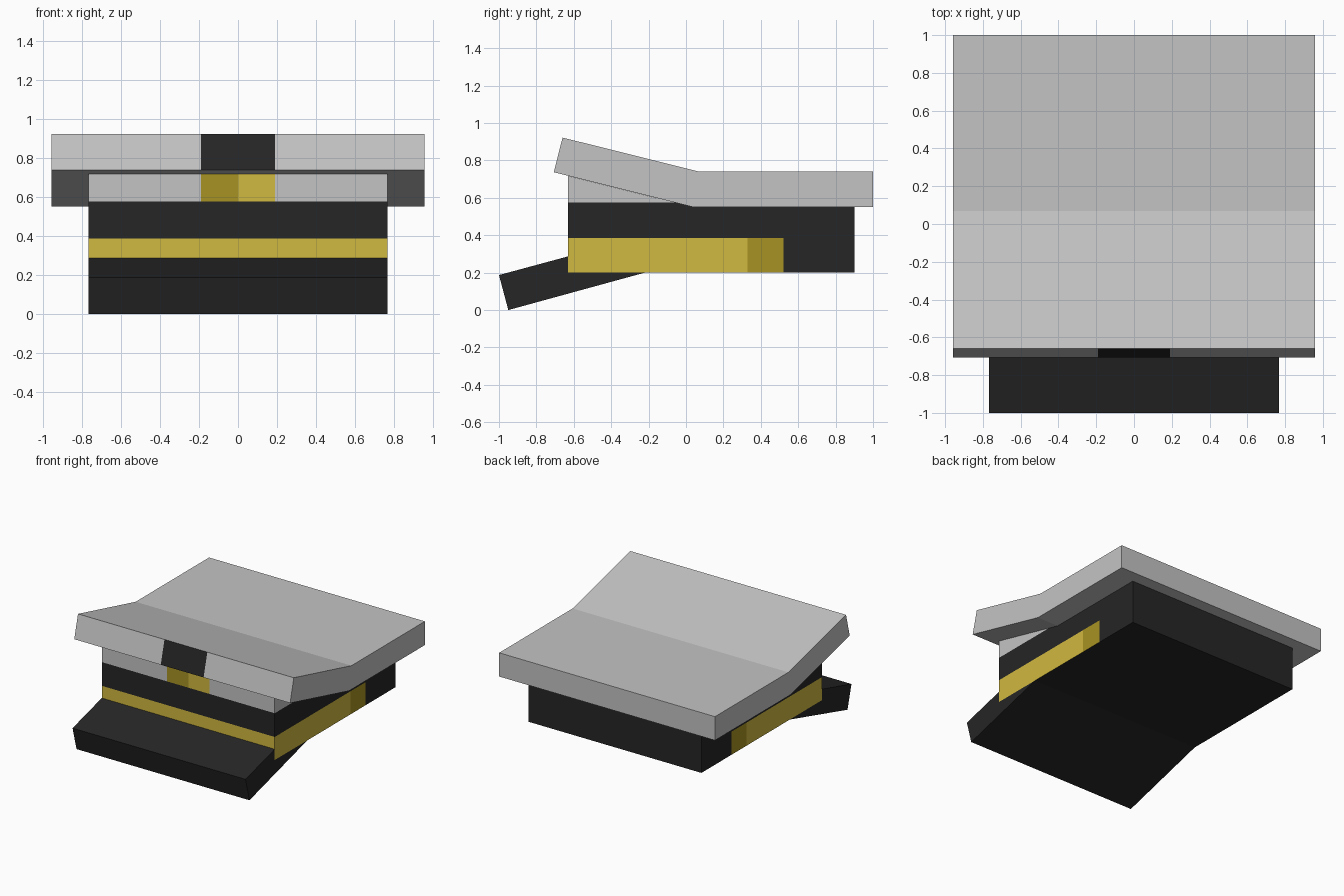
import bpy
import bmesh
from mathutils import Vector

cube = bpy.data.objects.get("Cube")
if cube:
    bpy.data.objects.remove(cube, do_unlink=True)


def make_material(name, rgb):
    m = bpy.data.materials.new(name)
    m.use_nodes = True
    m.diffuse_color = (*rgb, 1)
    bsdf = next(n for n in m.node_tree.nodes if n.type == 'BSDF_PRINCIPLED')
    bsdf.inputs["Base Color"].default_value = (*rgb, 1)
    return m


GREY = make_material("light grey", (0.55, 0.55, 0.55))
BLACK = make_material("black", (0.019, 0.019, 0.019))
GOLD = make_material("gold", (0.63, 0.48, 0.05))
DARK_GOLD = make_material("dark gold", (0.39, 0.29, 0.017))


def extrude_profile(name, profile, half_width, materials, cuts=(), rule=None):
    """Sweep a (y, z) profile across x, slice it, then colour faces by rule."""
    bm = bmesh.new()
    face = bm.faces.new([bm.verts.new((-half_width, y, z)) for y, z in profile])
    res = bmesh.ops.extrude_face_region(bm, geom=[face])
    moved = [v for v in res["geom"] if isinstance(v, bmesh.types.BMVert)]
    bmesh.ops.translate(bm, verts=moved, vec=(2 * half_width, 0, 0))
    for axis, value in cuts:
        co, no = Vector(), Vector()
        co[axis], no[axis] = value, 1
        bmesh.ops.bisect_plane(bm, geom=bm.verts[:] + bm.edges[:] + bm.faces[:],
                               plane_co=co, plane_no=no)
    bmesh.ops.recalc_face_normals(bm, faces=bm.faces)
    if rule:
        for f in bm.faces:
            f.material_index = rule(f.calc_center_median(), f.normal)
    mesh = bpy.data.meshes.new(name)
    bm.to_mesh(mesh)
    bm.free()
    for m in materials:
        mesh.materials.append(m)
    obj = bpy.data.objects.new(name, mesh)
    bpy.context.collection.objects.link(obj)
    return obj


BODY_W, ROOF_W, BADGE_W = 0.767, 0.957, 0.19
FRONT, BACK, BOTTOM, SEAM = -0.63, 0.90, 0.20, 0.575


# Main body: gold band round the front and sides, darker at its rear end
def body_colour(c, n):
    if c.z > 0.385 or n.z < -0.5 or n.y > 0.5 or c.y > 0.52:
        return 0
    return 2 if c.y > 0.33 else 1


extrude_profile("body", [(FRONT, BOTTOM), (BACK, BOTTOM), (BACK, 0.55),
                         (0.04, 0.55), (-0.06, SEAM), (FRONT, SEAM)],
                BODY_W, [BLACK, GOLD, DARK_GOLD],
                [(2, 0.385), (1, 0.33), (1, 0.52)], body_colour)


# Wedge under the raised roof, with a two-tone badge on its front
def wedge_colour(c, n):
    if n.y > -0.9 or abs(c.x) > BADGE_W:
        return 0
    return 2 if c.x < 0 else 1


extrude_profile("roof_wedge", [(FRONT, SEAM), (-0.06, SEAM), (FRONT, 0.717)],
                BODY_W, [GREY, GOLD, DARK_GOLD],
                [(0, -BADGE_W), (0, 0), (0, BADGE_W)], wedge_colour)

# Bent roof slab with a black patch on the front edge
extrude_profile("roof", [(-0.707, 0.737), (0.04, 0.55), (1.0, 0.55),
                         (1.0, 0.74), (0.07, 0.74), (-0.66, 0.922)],
                ROOF_W, [GREY, BLACK],
                [(0, -BADGE_W), (0, BADGE_W)],
                lambda c, n: int(n.y < -0.8 and abs(c.x) < BADGE_W))

# Sloping front ramp
extrude_profile("front_ramp", [(-1.0, 0.187), (-0.95, 0.0), (-0.22, BOTTOM),
                               (FRONT, BOTTOM), (FRONT, 0.287)],
                BODY_W, [BLACK])
